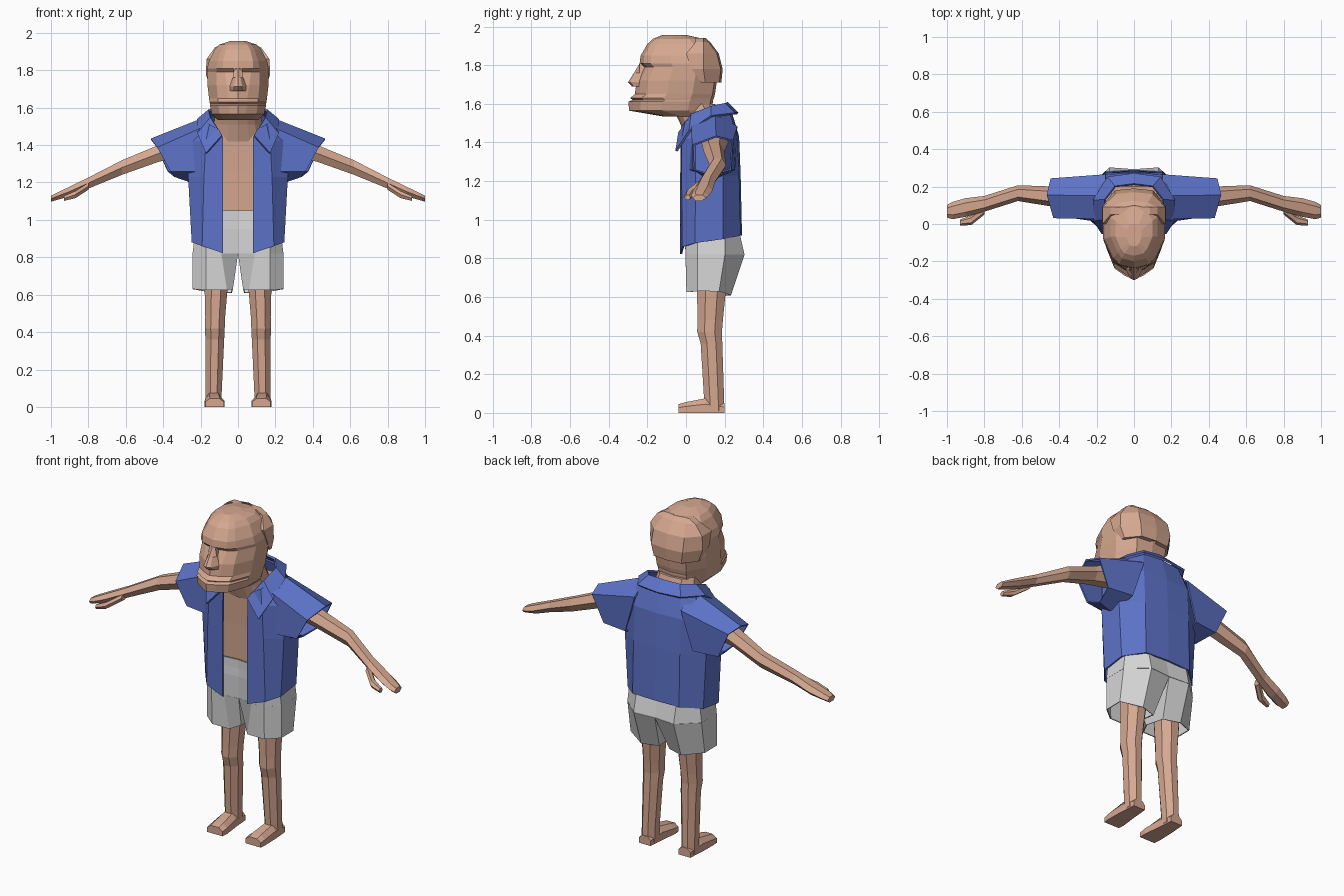
import bpy, bmesh, math


def material(name, rgb):
    m = bpy.data.materials.new(name)
    m.diffuse_color = (*rgb, 1)
    return m


SKIN = material("skin", (0.67, 0.39, 0.28))
BLUE = material("blue cloth", (0.11, 0.17, 0.58))
GREY = material("pale grey cloth", (0.68, 0.68, 0.68))


def loft(name, rings, mat, closed=True, caps=True, thick=0):
    """Skin rows of points on the +x side, then mirror them to -x."""
    bm = bmesh.new()
    rows = [[bm.verts.new(p) for p in r] for r in rings]
    n = len(rows[0])
    for a, b in zip(rows, rows[1:]):
        for i in range(n if closed else n - 1):
            j = (i + 1) % n
            bm.faces.new((a[i], a[j], b[j], b[i]))
    if caps:
        bm.faces.new(rows[0])
        bm.faces.new(rows[-1])
    geom = bm.verts[:] + bm.edges[:] + bm.faces[:]
    bmesh.ops.mirror(bm, geom=geom, axis='X', merge_dist=0.0005)
    bmesh.ops.recalc_face_normals(bm, faces=bm.faces[:])
    me = bpy.data.meshes.new(name)
    bm.to_mesh(me)
    bm.free()
    me.materials.append(mat)
    ob = bpy.data.objects.new(name, me)
    bpy.context.collection.objects.link(ob)
    if thick:
        s = ob.modifiers.new("cloth thickness", 'SOLIDIFY')
        s.thickness = thick
        s.offset = 0
    return ob


def skull_ring(z, yf, yb, w, wf):
    """Half outline from front centre to back centre."""
    d = yb - yf
    return [(0, yf, z), (wf, yf + .05 * d, z), (.7 * w, yf + .14 * d, z),
            (w, yf + .4 * d, z), (w, yf + .72 * d, z),
            (.62 * w, yf + .97 * d, z), (0, yb, z)]


def ring_x(x, y, z, ry, rz, n=6):
    return [(x, y + ry * math.cos(2 * math.pi * i / n),
             z + rz * math.sin(2 * math.pi * i / n)) for i in range(n)]


def ring_z(z, x, y, rx, ry, n=8):
    k = 1 / math.cos(math.pi / n)
    return [(x + k * rx * math.cos(2 * math.pi * (i + .5) / n),
             y + k * ry * math.sin(2 * math.pi * (i + .5) / n), z) for i in range(n)]


# Head with brow, mouth groove and jaw
loft("head", [skull_ring(*r) for r in (
    (1.535, -.12, .12, .11, .05),
    (1.565, -.295, .13, .14, .04),
    (1.612, -.298, .14, .15, .05),
    (1.62, -.275, .14, .15, .05),
    (1.63, -.29, .145, .152, .05),
    (1.65, -.265, .15, .155, .05),
    (1.72, -.255, .16, .163, .06),
    (1.79, -.22, .165, .165, .07),
    (1.81, -.24, .165, .165, .08),
    (1.85, -.235, .155, .155, .08),
    (1.91, -.2, .13, .125, .065),
    (1.937, -.17, .09, .1, .05),
    (1.957, -.12, 0, .04, .02))], SKIN, closed=False)

# Nose
loft("nose", [[(0, yf, z), (w * .5, yf + .01, z), (w, -.24, z), (w, -.2, z), (0, -.2, z)]
              for z, yf, w in ((1.69, -.28, .045), (1.712, -.3, .045),
                               (1.76, -.27, .028), (1.81, -.24, .02))], SKIN, closed=False)

# Hair cap around the back of the head
loft("hair", [[(.08, y0, z), (w, y0, z), (w, max(.09, y0 + .02), z), (.6 * w, yb - .01, z), (0, yb, z)]
              for z, y0, yb, w in ((1.71, .08, .183, .15), (1.78, .03, .19, .172),
                                   (1.86, 0, .17, .168), (1.92, .05, .125, .125),
                                   (1.942, .05, .1, .085))], SKIN, closed=False)

# Neck and torso
loft("neck", [skull_ring(*r) for r in (
    (1.42, .0, .2, .15, .06), (1.51, -.035, .18, .13, .05),
    (1.6, -.08, .15, .115, .05))], SKIN, closed=False)
loft("torso", [[(0, yf, z), (.1, yf, z), (w, .06, z), (w, .18, z), (.12, yb, z), (0, yb, z)]
               for z, yf, yb, w in ((1.0, .02, .24, .2), (1.25, .015, .25, .22),
                                    (1.44, .008, .24, .2), (1.52, .02, .2, .12))],
     SKIN, closed=False)

# Arms with mitten hands and thumbs
loft("arms", [ring_x(*r) for r in (
    (.28, .15, 1.40, .07, .07), (.42, .145, 1.357, .055, .052),
    (.62, .165, 1.28, .042, .045), (.80, .108, 1.197, .042, .034),
    (.90, .088, 1.152, .05, .03), (.97, .072, 1.125, .046, .022),
    (1.0, .068, 1.113, .034, .018))], SKIN)
loft("thumbs", [ring_x(*r) for r in (
    (.80, .075, 1.18, .025, .022), (.87, .02, 1.135, .026, .022),
    (.93, .008, 1.115, .016, .015))], SKIN)

# Legs and feet
loft("legs", [ring_z(*r) for r in (
    (.70, .115, .135, .065, .078), (.48, .122, .125, .053, .066),
    (.42, .124, .122, .053, .064), (.36, .124, .132, .05, .056),
    (.08, .13, .145, .043, .052), (.01, .13, .148, .043, .05))], SKIN)
loft("feet", [[(x - w, y, 0), (x - w, y, .6 * h), (x - .5 * w, y, h),
               (x + .5 * w, y, h), (x + w, y, .6 * h), (x + w, y, 0)]
              for y, x, w, h in ((.2, .13, .038, .05), (.1, .13, .046, .075),
                                 (.0, .125, .053, .056), (-.038, .125, .05, .045))], SKIN)


# Shorts: waistband, seat and open leg tubes
def shorts_ring(z, yf, yb, w):
    return [(0, yf + .01, z), (.09, yf, z), (.17, yf, z), (w, .06, z),
            (w, .2, z), (.13, yb, z), (0, yb - .01, z)]


loft("waistband", [shorts_ring(z, -.004, .252, .222) for z in (1.0, 1.05)],
     GREY, closed=False, caps=False, thick=.008)
loft("seat", [shorts_ring(*r) for r in (
    (1.04, .0, .25, .215), (.95, -.004, .27, .225), (.82, .0, .3, .24))],
     GREY, closed=False, caps=False, thick=.006)
loft("shorts_legs", [shorts_ring(.82, .0, .3, .24),
                     [(.03, .07, .63), (.06, .005, .625), (.17, .005, .625), (.24, .06, .63),
                      (.24, .17, .63), (.13, .23, .61), (.035, .2, .61)]],
     GREY, caps=False, thick=.006)

# Open shirt: body, sleeves and folded collar
loft("shirt_body", [
    [(.08, -.025, .822), (.19, -.015, .86), (.243, .05, .88), (.243, .19, .9), (.15, .278, .918), (0, .285, .92)],
    [(.08, -.025, 1.23), (.18, -.018, 1.23), (.262, .05, 1.23), (.262, .19, 1.23), (.15, .27, 1.23), (0, .278, 1.23)],
    [(.08, -.022, 1.44), (.17, -.018, 1.42), (.26, .05, 1.42), (.26, .2, 1.42), (.15, .26, 1.43), (0, .27, 1.43)],
    [(.1, -.02, 1.48), (.15, .0, 1.51), (.18, .07, 1.535), (.17, .17, 1.55), (.12, .22, 1.56), (0, .23, 1.565)]],
     BLUE, closed=False, caps=False, thick=.01)
loft("sleeves", [
    [(.15, .15, 1.555), (.17, .03, 1.5), (.22, .02, 1.26), (.24, .12, 1.2), (.22, .25, 1.26), (.15, .262, 1.48)],
    [(.465, .155, 1.43), (.43, .035, 1.385), (.36, .04, 1.26), (.34, .12, 1.235), (.375, .23, 1.26), (.445, .24, 1.41)]],
     BLUE, caps=False, thick=.01)
loft("collar", [
    [(.085, -.035, 1.45), (.145, .03, 1.545), (.155, .13, 1.585), (.1, .2, 1.6), (0, .212, 1.605)],
    [(.17, -.05, 1.355), (.215, .02, 1.46), (.215, .13, 1.535), (.14, .25, 1.55), (0, .268, 1.55)]],
     BLUE, closed=False, caps=False, thick=.012)
